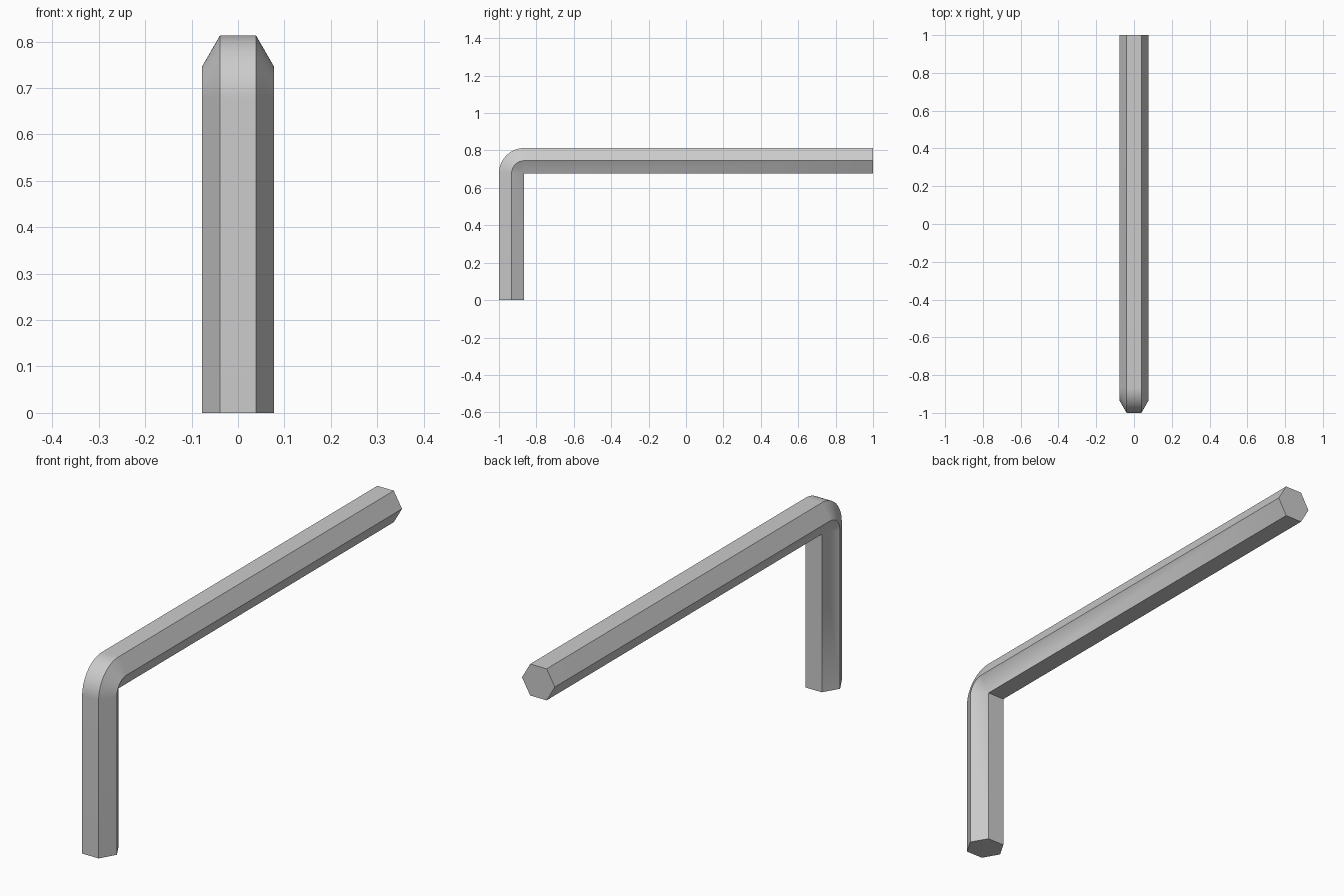
import bpy, bmesh
from math import cos, sin, pi, radians

if "Cube" in bpy.data.objects:
    bpy.data.objects.remove(bpy.data.objects["Cube"])

R = 0.078                 # hexagon corner radius
A = R * sin(pi / 3)       # half width across flats
HEIGHT = 0.813
CY, CZ = -1 + 2 * A, HEIGHT - 2 * A   # bend pivot: the sharp inside corner
STEPS = 24

bm = bmesh.new()


def ring(angle, y_shift=0.0, z_shift=0.0):
    """Hexagonal section turned about the bend pivot, then shifted."""
    verts = []
    for k in range(6):
        t = k * pi / 3
        r = A + A * round(sin(t) / sin(pi / 3))
        verts.append(bm.verts.new((R * cos(t),
                                   CY - r * cos(angle) + y_shift,
                                   CZ + r * sin(angle) + z_shift)))
    return verts


# short arm, bend and long arm as one swept hexagon
rings = [ring(0, z_shift=-CZ)]
rings += [ring(i / STEPS * pi / 2) for i in range(STEPS + 1)]
rings.append(ring(pi / 2, y_shift=1 - CY))
for a, b in zip(rings, rings[1:]):
    for k in range(6):
        n = (k + 1) % 6
        bm.faces.new((a[k], a[n], b[n], b[k]))

# flat ends
bm.faces.new(rings[0])
bm.faces.new(rings[-1])

bmesh.ops.remove_doubles(bm, verts=bm.verts[:], dist=1e-5)
bmesh.ops.recalc_face_normals(bm, faces=bm.faces[:])

mesh = bpy.data.meshes.new("hex_key")
bm.to_mesh(mesh)
bm.free()
key = bpy.data.objects.new("hex_key", mesh)
bpy.context.collection.objects.link(key)
bpy.context.view_layer.objects.active = key
key.select_set(True)
bpy.ops.object.shade_smooth_by_angle(angle=radians(30))
